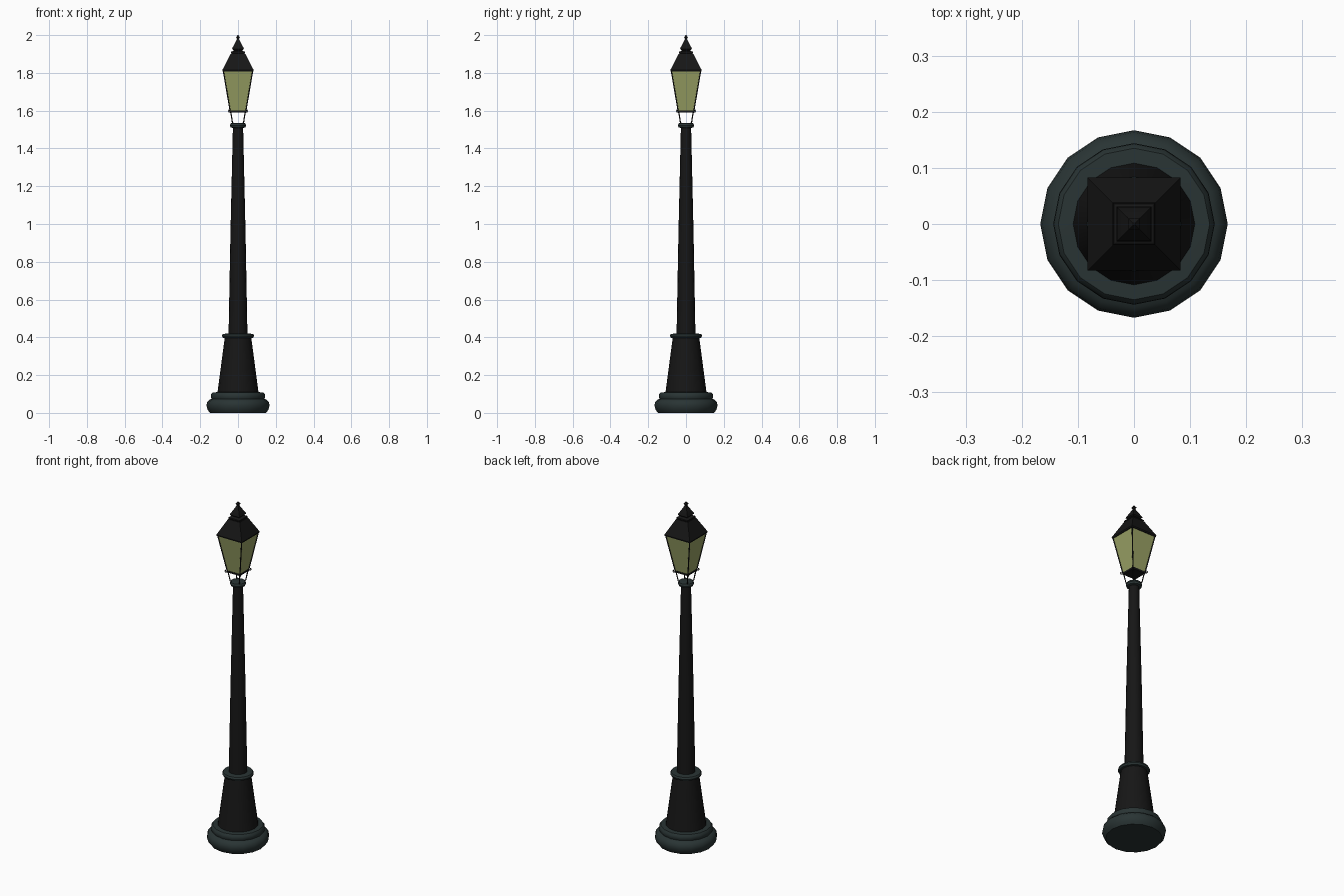
import bpy, bmesh, math
from mathutils import Vector

if "Cube" in bpy.data.objects:
    bpy.data.objects.remove(bpy.data.objects["Cube"])


def material(name, rgb):
    m = bpy.data.materials.new(name)
    m.diffuse_color = (*rgb, 1)
    m.use_nodes = True
    m.node_tree.nodes["Principled BSDF"].inputs["Base Color"].default_value = m.diffuse_color
    return m


IRON = material("black_iron", (0.008, 0.008, 0.008))
TRIM = material("green_trim", (0.022, 0.034, 0.034))
GLASS = material("glass", (0.32, 0.36, 0.13))


def finish(name, bm, mat, smooth=None):
    bmesh.ops.recalc_face_normals(bm, faces=bm.faces)
    me = bpy.data.meshes.new(name)
    bm.to_mesh(me)
    bm.free()
    me.materials.append(mat)
    ob = bpy.data.objects.new(name, me)
    bpy.context.collection.objects.link(ob)
    if smooth:
        bpy.ops.object.select_all(action='DESELECT')
        ob.select_set(True)
        bpy.context.view_layer.objects.active = ob
        bpy.ops.object.shade_smooth_by_angle(angle=math.radians(smooth))
    return ob


def lathe(name, profile, mat, sides=16, smooth=40, caps=True):
    """Stack rings of (radius, z); with 4 sides the radius is the half width."""
    bm = bmesh.new()
    k, off = (math.sqrt(2), math.pi / 4) if sides == 4 else (1, 0)
    rings = []
    for r, z in profile:
        rings.append([bm.verts.new((r * k * math.cos(off + math.tau * i / sides),
                                    r * k * math.sin(off + math.tau * i / sides), z))
                      for i in range(sides)])
    for a, b in zip(rings, rings[1:]):
        for i in range(sides):
            j = (i + 1) % sides
            bm.faces.new((a[i], a[j], b[j], b[i]))
    if caps:
        bm.faces.new(rings[0])
        bm.faces.new(rings[-1])
    return finish(name, bm, mat, smooth)


def rod(name, points, radius, mat):
    cu = bpy.data.curves.new(name, 'CURVE')
    cu.dimensions = '3D'
    cu.bevel_depth = radius
    cu.bevel_resolution = 1
    cu.use_fill_caps = True
    sp = cu.splines.new('POLY')
    sp.points.add(len(points) - 1)
    for p, co in zip(sp.points, points):
        p.co = (*co, 1)
    cu.materials.append(mat)
    ob = bpy.data.objects.new(name, cu)
    bpy.context.collection.objects.link(ob)
    return ob


# Foot mouldings
lathe("foot_moulding", [(0.148, 0), (0.160, 0.015), (0.167, 0.038), (0.163, 0.058),
                        (0.150, 0.07), (0.140, 0.074), (0.144, 0.084), (0.143, 0.098),
                        (0.135, 0.108), (0.105, 0.11)], TRIM)
# Tapered pedestal, ring and shaft
lathe("pedestal", [(0.109, 0.105), (0.070, 0.40)], IRON)
lathe("pedestal_ring", [(0.066, 0.395), (0.080, 0.398), (0.085, 0.408),
                        (0.080, 0.418), (0.048, 0.421)], TRIM)
lathe("shaft", [(0.050, 0.415), (0.040, 0.95), (0.027, 1.515)], IRON)
lathe("collar", [(0.026, 1.508), (0.039, 1.512), (0.043, 1.522),
                 (0.039, 1.533), (0.020, 1.536)], TRIM)

# Lantern floor, glass, roof and finial
lathe("lantern_floor", [(0.042, 1.590), (0.043, 1.600)], IRON, 4, None)
lathe("lantern_glass", [(0.040, 1.600), (0.077, 1.810)], GLASS, 4, None, caps=False)
lathe("lantern_roof", [(0.081, 1.808), (0.083, 1.815), (0.038, 1.902)], IRON, 4, None)
lathe("finial", [(0.033, 1.900), (0.037, 1.906), (0.036, 1.912), (0.022, 1.918),
                 (0.031, 1.926), (0.030, 1.932), (0.017, 1.955), (0.007, 1.975),
                 (0.005, 1.980), (0.010, 1.988), (0.002, 2.0)], IRON, 4, 30)

# Corner bars and curled brackets on the four diagonals
for sx in (-1, 1):
    for sy in (-1, 1):
        tag = ("left" if sx < 0 else "right") + ("_front" if sy < 0 else "_back")

        def corner(d, z):
            return Vector((sx * d, sy * d, z))

        rod("corner_bar_" + tag, [corner(0.041, 1.595), corner(0.078, 1.812)], 0.003, IRON)
        path = [(0.024, 1.528), (0.030, 1.540), (0.033, 1.560), (0.037, 1.585),
                (0.041, 1.594), (0.047, 1.592), (0.050, 1.598), (0.047, 1.604)]
        rod("bracket_" + tag, [corner(d, z) for d, z in path], 0.0032, IRON)
